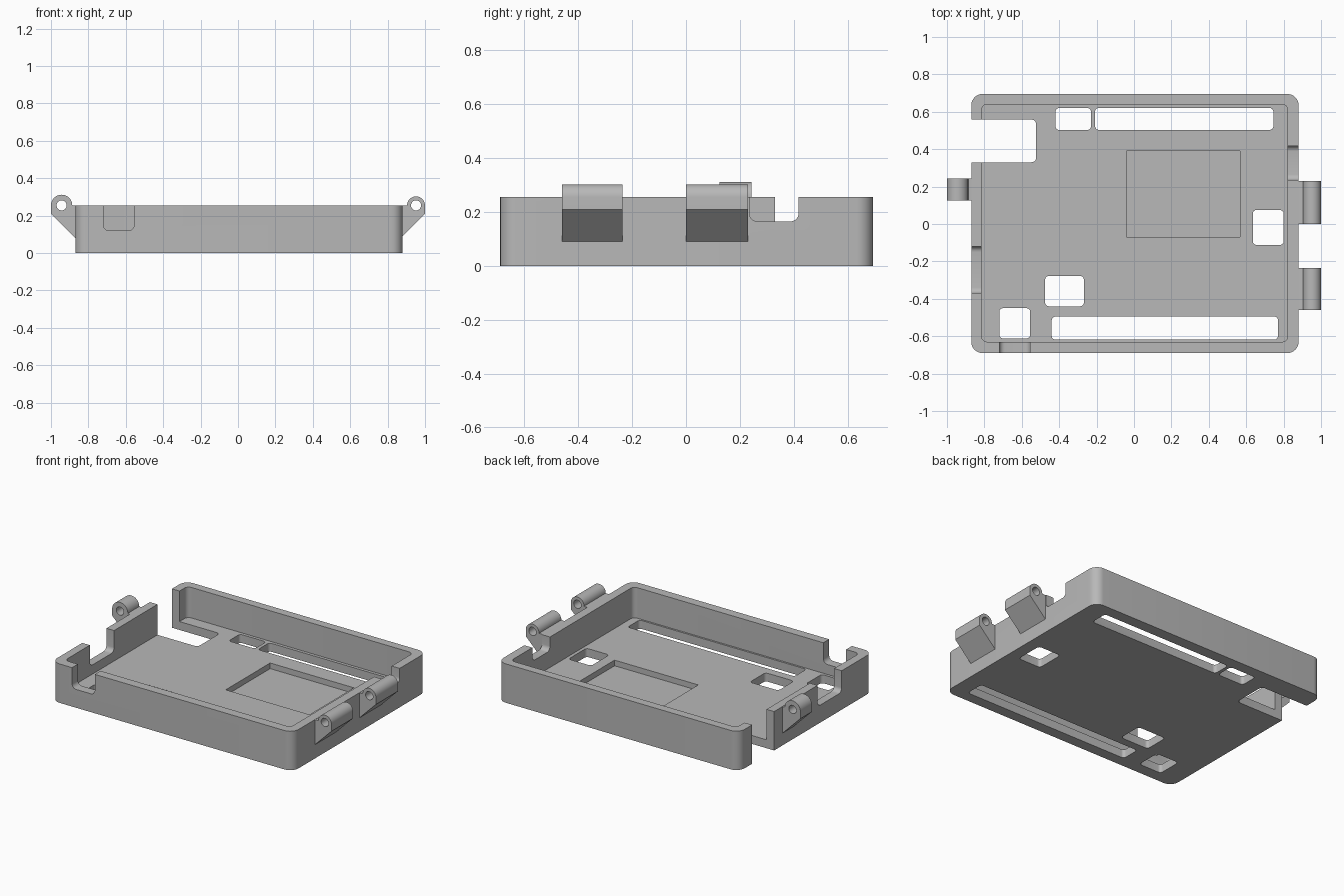
import bpy, bmesh, math

if "Cube" in bpy.data.objects:
    bpy.data.objects.remove(bpy.data.objects["Cube"])

grey = bpy.data.materials.new("plain grey")
grey.diffuse_color = (0.48, 0.48, 0.48, 1)
grey.use_nodes = True
grey.node_tree.nodes["Principled BSDF"].inputs["Base Color"].default_value = grey.diffuse_color


def rounded_rect(u0, u1, v0, v1, r, seg=6):
    """Outline of a rectangle with rounded corners."""
    pts = []
    for cu, cv, start in ((u1 - r, v1 - r, 0), (u0 + r, v1 - r, 90),
                          (u0 + r, v0 + r, 180), (u1 - r, v0 + r, 270)):
        for i in range(seg + 1):
            a = math.radians(start + 90 * i / seg)
            pts.append((cu + r * math.cos(a), cv + r * math.sin(a)))
    return pts


def prism(name, outline, axis, lo, hi):
    """Extrude a 2D outline along x (y,z), y (x,z) or z (x,y)."""
    place = {"x": lambda u, v, w: (w, u, v),
             "y": lambda u, v, w: (u, w, v),
             "z": lambda u, v, w: (u, v, w)}[axis]
    bm = bmesh.new()
    a = [bm.verts.new(place(u, v, lo)) for u, v in outline]
    b = [bm.verts.new(place(u, v, hi)) for u, v in outline]
    n = len(a)
    bm.faces.new(a)
    bm.faces.new(b)
    for i in range(n):
        j = (i + 1) % n
        bm.faces.new((a[i], a[j], b[j], b[i]))
    bmesh.ops.recalc_face_normals(bm, faces=bm.faces)
    mesh = bpy.data.meshes.new(name)
    bm.to_mesh(mesh)
    bm.free()
    mesh.materials.append(grey)
    obj = bpy.data.objects.new(name, mesh)
    bpy.context.collection.objects.link(obj)
    return obj


def cut(target, cutter):
    """Subtract the cutter for good and remove it."""
    mod = target.modifiers.new("cut", "BOOLEAN")
    mod.operation = "DIFFERENCE"
    mod.solver = "EXACT"
    mod.object = cutter
    bpy.context.view_layer.objects.active = target
    bpy.ops.object.modifier_apply(modifier=mod.name)
    bpy.data.objects.remove(cutter, do_unlink=True)


def finish(obj):
    bpy.ops.object.select_all(action="DESELECT")
    obj.select_set(True)
    bpy.context.view_layer.objects.active = obj
    bpy.ops.object.shade_smooth_by_angle(angle=math.radians(30))


TOP, FLOOR = 0.255, 0.055

# Open tray with rounded corners
tray = prism("tray", rounded_rect(-0.87, 0.88, -0.69, 0.695, 0.06, 8), "z", 0, TOP)
cut(tray, prism("cavity", rounded_rect(-0.815, 0.822, -0.63, 0.64, 0.03), "z", FLOOR, 0.5))

# Shallow rectangular pocket in the floor
cut(tray, prism("pocket", [(-0.04, -0.07), (0.567, -0.07), (0.567, 0.39), (-0.04, 0.39)],
                "z", 0.018, 0.2))

# Openings through the floor: x0, x1, y0, y1
for x0, x1, y0, y1 in ((-0.42, -0.23, 0.503, 0.62), (-0.208, 0.745, 0.503, 0.62),
                       (0.635, 0.80, -0.112, 0.075), (-0.475, -0.268, -0.44, -0.278),
                       (-0.72, -0.555, -0.612, -0.45), (-0.44, 0.77, -0.618, -0.495)):
    cut(tray, prism("opening", rounded_rect(x0, x1, y0, y1, 0.02), "z", -0.1, 0.1))

# Full-height cutout through the left wall and floor
cut(tray, prism("side_cutout", rounded_rect(-1.0, -0.523, 0.33, 0.558, 0.025), "z", -0.1, 0.5))

# Notches in the front, right and left wall rims
cut(tray, prism("front_notch", rounded_rect(-0.72, -0.555, 0.12, 0.5, 0.03), "y", -0.8, -0.622))
cut(tray, prism("right_notch", rounded_rect(0.235, 0.418, 0.165, 0.5, 0.03), "x", 0.80, 1.1))
cut(tray, prism("left_notch", rounded_rect(-0.37, -0.12, 0.115, 0.5, 0.03), "x", -1.1, -0.80))
finish(tray)


def hinge(name, side, wall, cx, r, foot, y0, y1):
    """Barrel on a 45 degree gusset, with a pin hole."""
    outer = cx + r
    shoulder = foot + outer - wall
    pts = [(wall - 0.02, foot - 0.02), (outer, shoulder)]
    pts += [(cx + r * math.cos(math.pi * i / 20), TOP + r * math.sin(math.pi * i / 20))
            for i in range(21)]
    pts += [(wall - 0.02, TOP - 0.002)]
    obj = prism(name, [(side * x, z) for x, z in pts], "y", y0, y1)
    pin = [(side * cx + 0.027 * math.cos(math.tau * i / 24),
            TOP + 0.027 * math.sin(math.tau * i / 24)) for i in range(24)]
    cut(obj, prism("pin_hole", pin, "y", y0 - 0.1, y1 + 0.1))
    finish(obj)


# Two hinge knuckles on the right, one larger knuckle on the left
hinge("right_hinge_front", 1, 0.88, 0.952, 0.048, 0.09, -0.46, -0.235)
hinge("right_hinge_back", 1, 0.88, 0.952, 0.048, 0.09, 0.0, 0.23)
hinge("left_latch_knuckle", -1, 0.87, 0.943, 0.057, 0.08, 0.125, 0.243)
